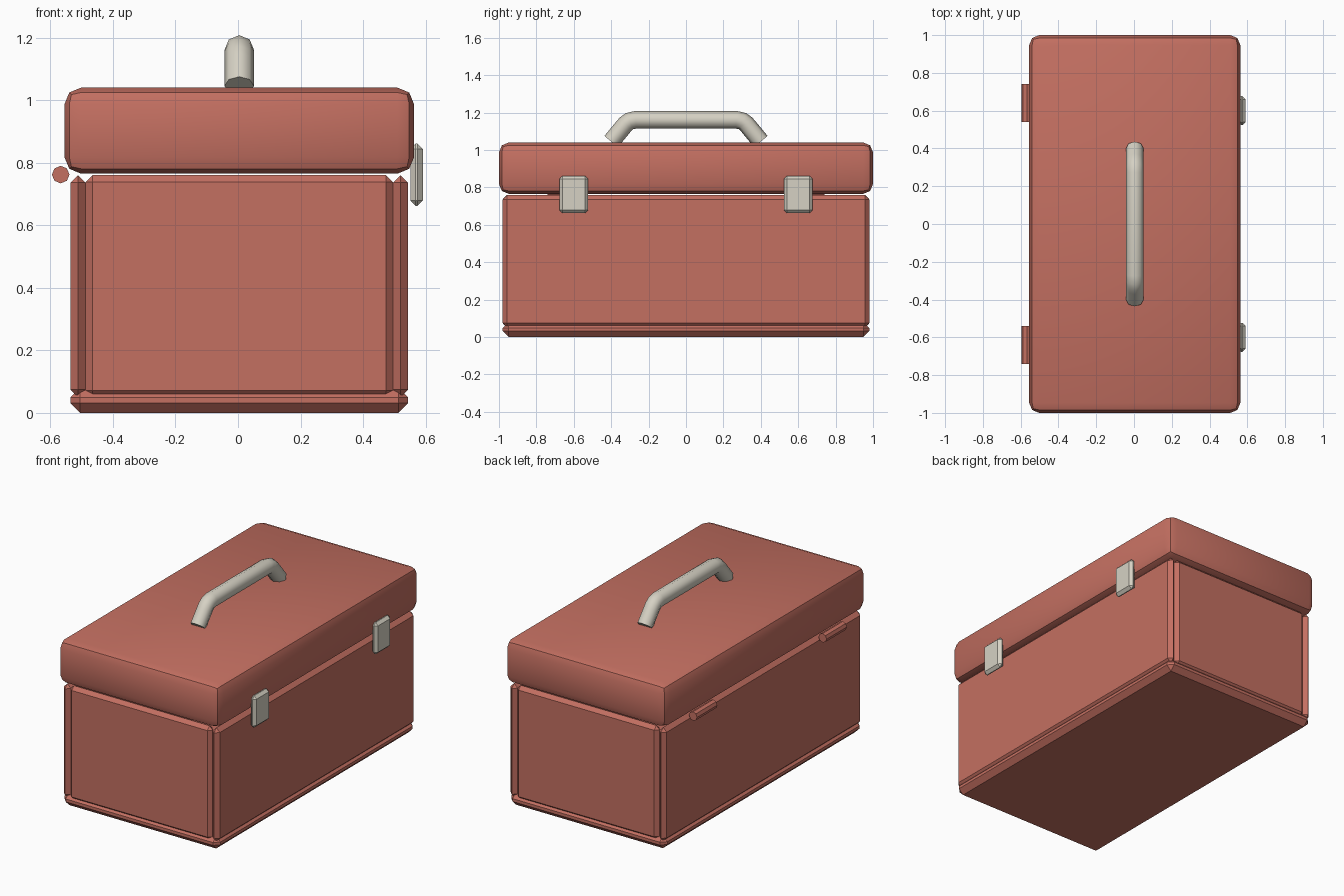
import bpy
import math

if "Cube" in bpy.data.objects:
    bpy.data.objects.remove(bpy.data.objects["Cube"], do_unlink=True)


def material(name, color):
    m = bpy.data.materials.new(name)
    m.use_nodes = True
    m.diffuse_color = color
    m.node_tree.nodes["Principled BSDF"].inputs["Base Color"].default_value = color
    return m


red = material("faded red paint", (0.55, 0.16, 0.12, 1))
metal = material("pale metal", (0.67, 0.64, 0.55, 1))
CX = 0.004  # centre line of the box


def finish(obj, name, mat, angle=30):
    obj.name = name
    obj.data.materials.clear()
    obj.data.materials.append(mat)
    bpy.ops.object.shade_smooth_by_angle(angle=math.radians(angle))


def box(name, lo, hi, bevel, mat, segments=1):
    """Bevelled box between two corners."""
    centre = [(a + b) / 2 for a, b in zip(lo, hi)]
    bpy.ops.mesh.primitive_cube_add(size=1, location=centre)
    obj = bpy.context.object
    obj.scale = [b - a for a, b in zip(lo, hi)]
    bpy.ops.object.transform_apply(location=False, rotation=False, scale=True)
    mod = obj.modifiers.new("edges", "BEVEL")
    mod.width = bevel
    mod.segments = segments
    bpy.ops.object.modifier_apply(modifier=mod.name)
    finish(obj, name, mat)


# Base and lid
box("base", (CX - 0.54, -0.98, 0), (CX + 0.54, 0.98, 0.08), 0.031, red)
box("lid", (CX - 0.559, -1, 0.765), (CX + 0.559, 1, 1.04), 0.053, red, 2)

# Walls, in pairs
for side, label_x, label_y in ((-1, "right", "front"), (1, "left", "back")):
    x = sorted((CX + side * 0.491, CX + side * 0.54))
    box(label_x + "_wall", (x[0], -0.98, 0.05), (x[1], 0.98, 0.76), 0.024, red)
    y = sorted((side * 0.93, side * 0.979))
    box(label_y + "_wall", (CX - 0.491, y[0], 0.05), (CX + 0.491, y[1], 0.76), 0.022, red)

    # Latch on the left side
    box(label_y + "_latch", (0.551, side * 0.6 - 0.077, 0.662),
        (0.591, side * 0.6 + 0.077, 0.861), 0.017, metal)

    # Hinge barrel on the right side
    bpy.ops.mesh.primitive_cylinder_add(
        vertices=8, radius=0.028, depth=0.2,
        location=(-0.567, side * 0.64, 0.762), rotation=(math.pi / 2, 0, 0))
    finish(bpy.context.object, label_y + "_hinge", red)

# Carrying handle: a bent tube
half = [(0.40, 1.045), (0.338, 1.12), (0.322, 1.139), (0.302, 1.154), (0.27, 1.161)]
path = [(-y, z) for y, z in half] + half[::-1]
curve = bpy.data.curves.new("handle", "CURVE")
curve.dimensions = "3D"
curve.bevel_depth = 0.047
curve.bevel_resolution = 2
curve.use_fill_caps = True
spline = curve.splines.new("POLY")
spline.points.add(len(path) - 1)
for point, (y, z) in zip(spline.points, path):
    point.co = (CX, y, z, 1)
handle = bpy.data.objects.new("handle", curve)
bpy.context.collection.objects.link(handle)
bpy.ops.object.select_all(action="DESELECT")
handle.select_set(True)
bpy.context.view_layer.objects.active = handle
bpy.ops.object.convert(target="MESH")
finish(bpy.context.object, "handle", metal, 50)
